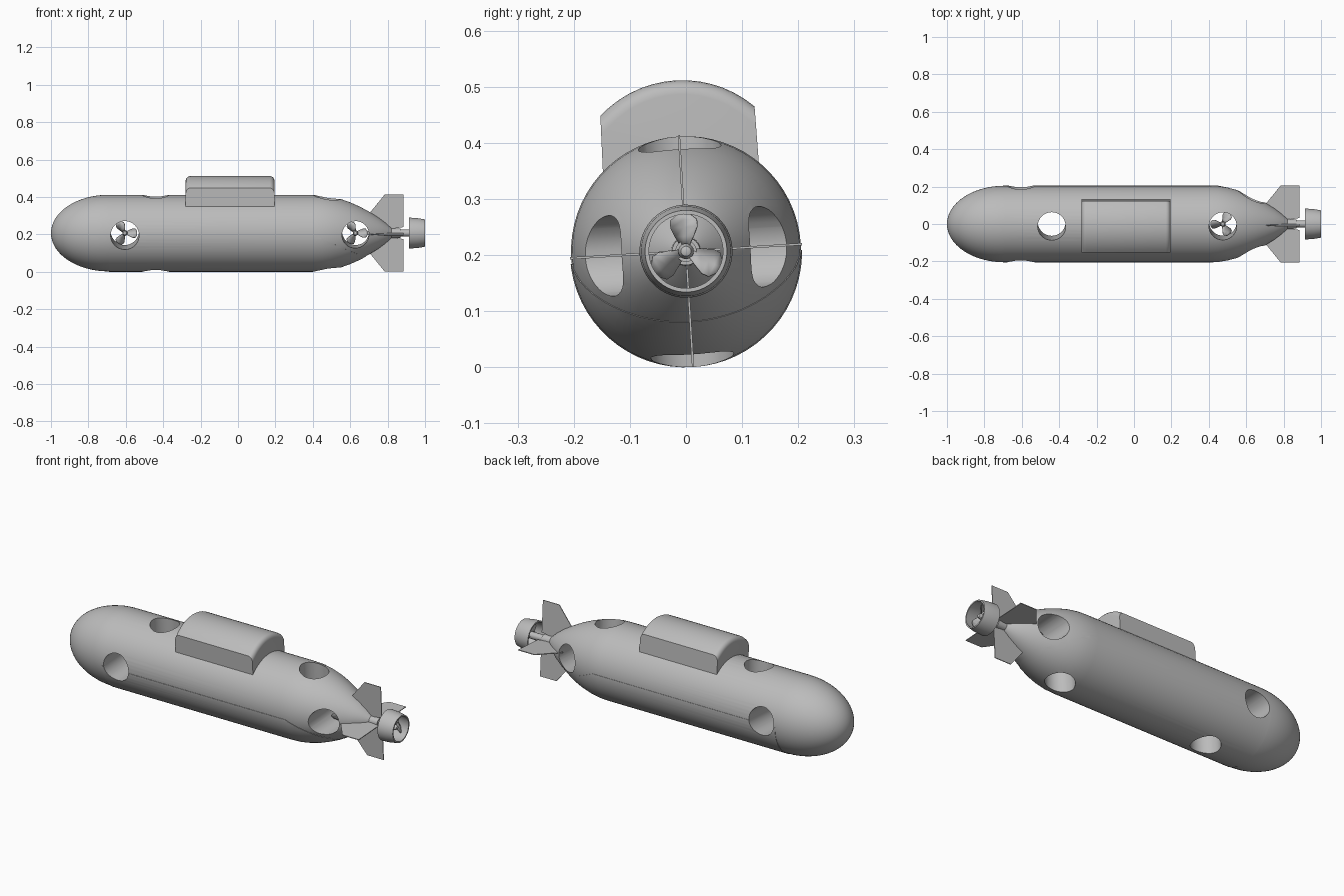
import bpy, bmesh, math
from mathutils import Matrix, Vector

cube = bpy.data.objects.get("Cube")
if cube:
    bpy.data.objects.remove(cube, do_unlink=True)

grey = bpy.data.materials.new("hull grey")
grey.use_nodes = True
colour = (0.5, 0.5, 0.5, 1)
grey.diffuse_color = colour
grey.node_tree.nodes["Principled BSDF"].inputs["Base Color"].default_value = colour

# Whole vessel is rolled slightly about its long axis
ROLL = Matrix.Translation((0, 0, 0.207)) @ Matrix.Rotation(math.radians(3.5), 4, 'X')
R = 0.205


def make(name, bm, local=Matrix()):
    bmesh.ops.recalc_face_normals(bm, faces=bm.faces)
    mesh = bpy.data.meshes.new(name)
    bm.to_mesh(mesh)
    bm.free()
    mesh.materials.append(grey)
    ob = bpy.data.objects.new(name, mesh)
    bpy.context.collection.objects.link(ob)
    ob.matrix_world = ROLL @ local
    return ob


def activate(ob):
    bpy.ops.object.select_all(action='DESELECT')
    ob.select_set(True)
    bpy.context.view_layer.objects.active = ob


def smooth(ob, angle=32):
    activate(ob)
    bpy.ops.object.shade_smooth_by_angle(angle=math.radians(angle))


def lathe(profile, segments=64, closed=False):
    """Spin (x, radius) points around the x axis."""
    bm = bmesh.new()
    verts = [bm.verts.new((x, 0, r)) for x, r in profile]
    pairs = list(zip(verts, verts[1:]))
    if closed:
        pairs.append((verts[-1], verts[0]))
    edges = [bm.edges.new(p) for p in pairs]
    bmesh.ops.spin(bm, geom=verts + edges, cent=(0, 0, 0), axis=(1, 0, 0),
                   angle=math.tau, steps=segments, use_duplicate=False)
    bmesh.ops.remove_doubles(bm, verts=bm.verts, dist=1e-5)
    return bm


def hull_profile(extra=0.0):
    nose = [(-0.69 - 0.31 * math.cos(a), R * math.sin(a))
            for a in (math.pi / 2 * i / 16 for i in range(17))]
    tail = [(0.40, R), (0.45, 0.203), (0.50, 0.195), (0.55, 0.182), (0.60, 0.164),
            (0.65, 0.142), (0.70, 0.115), (0.75, 0.084), (0.79, 0.054), (0.82, 0.026)]
    points = [(x, r + extra) for x, r in nose + tail]
    return [(points[0][0], 0)] + points[1:] + [(0.82, 0)]


# Hull and slightly raised lower shell with a slanted rear edge
hull = make("hull", lathe(hull_profile()))
bm = lathe(hull_profile(0.002))
for point, normal in (((0, 0, -0.01), (0, 0, 1)), ((0.43, 0, -0.01), (0.115, 0, 0.25)),
                      ((-0.69, 0, 0), (-1, 0, 0))):
    bmesh.ops.bisect_plane(bm, geom=bm.verts[:] + bm.edges[:] + bm.faces[:],
                           plane_co=point, plane_no=normal, clear_outer=True)
    bmesh.ops.holes_fill(bm, edges=[e for e in bm.edges if e.is_boundary], sides=0)
lower_shell = make("lower_shell", bm)

# Thruster tunnels: two across, two vertical
ACROSS = Matrix.Rotation(math.pi / 2, 4, 'X')
for x, radius, turn in ((-0.605, 0.076, ACROSS), (0.628, 0.072, ACROSS),
                        (-0.44, 0.075, Matrix()), (0.475, 0.074, Matrix())):
    bm = bmesh.new()
    bmesh.ops.create_cone(bm, cap_ends=True, segments=40, radius1=radius,
                          radius2=radius, depth=0.6)
    cutter = make("tunnel_cutter", bm, Matrix.Translation((x, 0, 0)) @ turn)
    cutter.hide_render = True
    for body in (hull, lower_shell):
        activate(body)
        mod = body.modifiers.new("tunnel", 'BOOLEAN')
        mod.operation = 'DIFFERENCE'
        mod.solver = 'EXACT'
        mod.object = cutter
        bpy.ops.object.modifier_apply(modifier=mod.name)
    bpy.data.objects.remove(cutter, do_unlink=True)
smooth(hull)
smooth(lower_shell)

# Deck housing with an arched roof
bm = bmesh.new()
arc = [(0.2 * math.sin(a), 0.105 + 0.2 * math.cos(a))
       for a in (math.radians(-43.5 + 87 * i / 14) for i in range(15))]
section = [(-0.14, 0.10)] + arc + [(0.14, 0.10)]
face = bm.faces.new([bm.verts.new((-0.28, y, z)) for y, z in section])
moved = bmesh.ops.extrude_face_region(bm, geom=[face])["geom"]
bmesh.ops.translate(bm, verts=[g for g in moved if isinstance(g, bmesh.types.BMVert)],
                    vec=(0.475, 0, 0))
rim = [e for e in bm.edges if abs(e.verts[0].co.x - e.verts[1].co.x) < 1e-4
       and min(v.co.z for v in e.verts) > 0.15]
bmesh.ops.bevel(bm, geom=rim, offset=0.025, segments=5, profile=0.5, affect='EDGES')
smooth(make("deck_housing", bm))

# Four tail fins
outline = [(0.69, 0.09), (0.785, 0.207), (0.885, 0.207), (0.885, 0.032), (0.80, 0.02)]
for i, name in enumerate(("top", "right", "bottom", "left")):
    bm = bmesh.new()
    face = bm.faces.new([bm.verts.new((x, -0.002, z)) for x, z in outline])
    moved = bmesh.ops.extrude_face_region(bm, geom=[face])["geom"]
    bmesh.ops.translate(bm, verts=[g for g in moved if isinstance(g, bmesh.types.BMVert)],
                        vec=(0, 0.004, 0))
    make(name + "_fin", bm, Matrix.Rotation(i * math.pi / 2, 4, 'X'))

# Tail shaft and duct ring
smooth(make("tail_shaft", lathe([(0.79, 0), (0.79, 0.027), (0.87, 0.025), (0.87, 0.019),
                                 (0.95, 0.019), (0.95, 0)], 24)))
smooth(make("tail_duct", lathe([(0.913, 0.083), (0.96, 0.08), (1.0, 0.073), (1.0, 0.066),
                                (0.96, 0.071), (0.913, 0.075)], 48, closed=True)))


def propeller(name, radius, local):
    """Three twisted blades on a rounded hub, facing along local x."""
    smooth(make(name + "_hub", lathe([(-0.025, 0), (-0.025, 0.014), (0.01, 0.014),
                                      (0.022, 0.009), (0.026, 0)], 20), local))
    bm = bmesh.new()
    for k in range(3):
        spin = Matrix.Rotation(k * math.tau / 3, 4, 'X')
        rows = []
        for t, width in ((0.15, 0.2), (0.4, 0.36), (0.65, 0.46), (0.85, 0.42), (1, 0.2)):
            twist = math.radians(60 - 32 * t)
            rows.append([bm.verts.new(spin @ Vector((s * width * radius * math.sin(twist),
                                                     s * width * radius * math.cos(twist),
                                                     t * radius))) for s in (-1, 0, 1)])
        for a, b in zip(rows, rows[1:]):
            for j in range(2):
                bm.faces.new((a[j], a[j + 1], b[j + 1], b[j]))
    blades = make(name + "_blades", bm, local)
    blades.modifiers.new("thickness", 'SOLIDIFY').thickness = 0.003
    smooth(blades)


# Propellers in the tail duct and in three tunnels
propeller("tail_propeller", 0.066, Matrix.Translation((0.955, 0, 0)))
propeller("bow_propeller", 0.066, Matrix.Translation((-0.605, 0, 0))
          @ Matrix.Rotation(-math.pi / 2, 4, 'Z') @ Matrix.Rotation(0.5, 4, 'X'))
propeller("stern_propeller", 0.064, Matrix.Translation((0.628, 0, 0))
          @ Matrix.Rotation(-math.pi / 2, 4, 'Z') @ Matrix.Rotation(0.5, 4, 'X'))
propeller("lift_propeller", 0.066, Matrix.Translation((0.475, 0, 0))
          @ Matrix.Rotation(-math.pi / 2, 4, 'Y'))
